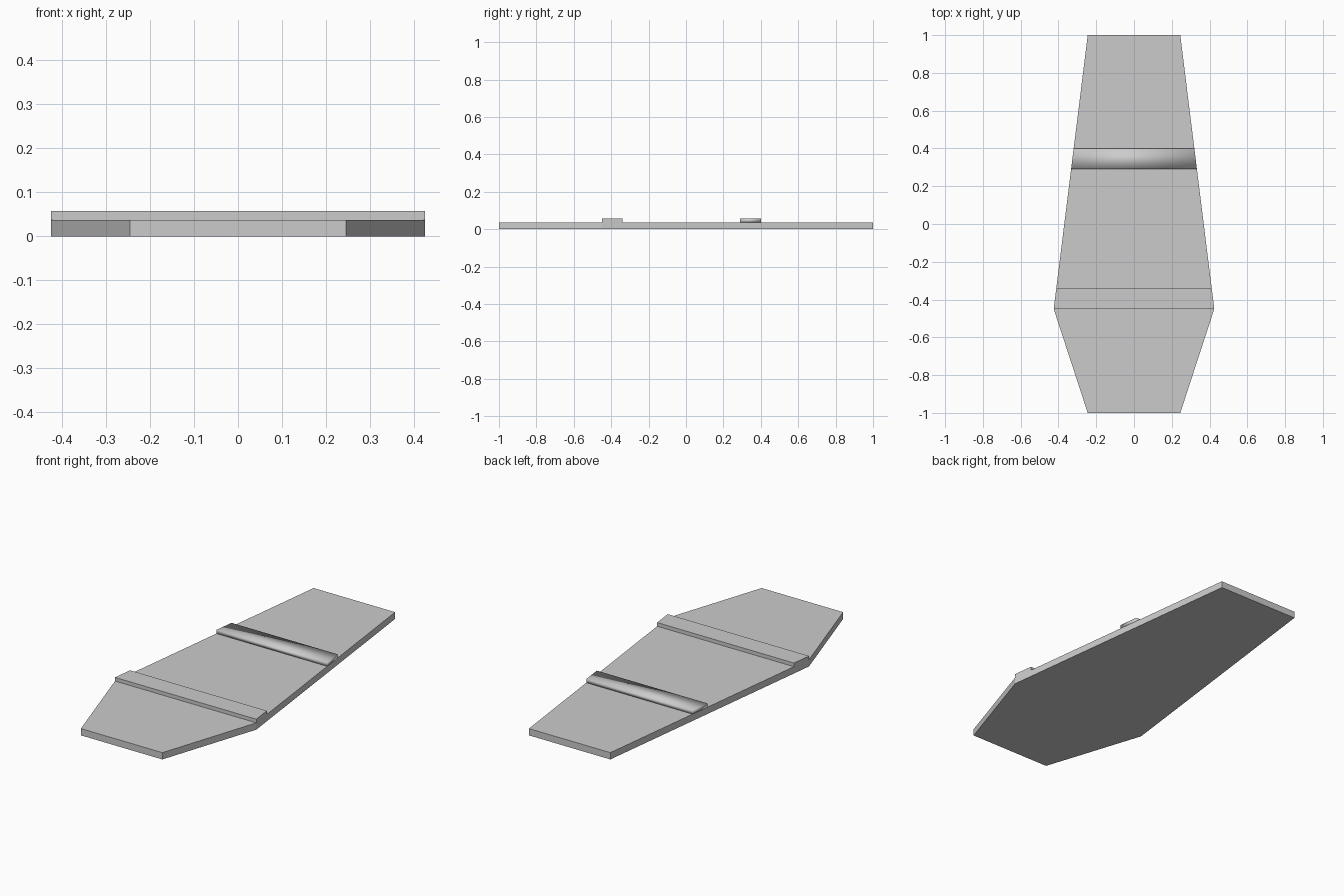
import bpy
import bmesh

cube = bpy.data.objects.get("Cube")
if cube:
    bpy.data.objects.remove(cube, do_unlink=True)

END, WIDE, WIDE_Y = 0.245, 0.425, -0.45   # half widths, and where the widest point sits
SLAB_TOP, RIB_TOP = 0.037, 0.057

grey = bpy.data.materials.new("light grey")
grey.use_nodes = True
colour = (0.6, 0.6, 0.6, 1)
grey.diffuse_color = colour
grey.node_tree.nodes["Principled BSDF"].inputs["Base Color"].default_value = colour


def half_width(y):
    """Half width of the tapered outline at y."""
    far = 1 if y > WIDE_Y else -1
    return WIDE + (END - WIDE) * (y - WIDE_Y) / (far - WIDE_Y)


def plate(name, stations, z0, z1, smooth=False):
    """Mirrored outline through the y stations, extruded from z0 to z1."""
    right = [(half_width(y), y, z0) for y in stations]
    left = [(-x, y, z) for x, y, z in reversed(right)]
    bm = bmesh.new()
    base = bm.faces.new([bm.verts.new(p) for p in right + left])
    top = bmesh.ops.extrude_face_region(bm, geom=[base], use_keep_orig=True)
    verts = [v for v in top["geom"] if isinstance(v, bmesh.types.BMVert)]
    bmesh.ops.translate(bm, verts=verts, vec=(0, 0, z1 - z0))
    bmesh.ops.recalc_face_normals(bm, faces=bm.faces)
    for face in bm.faces:
        face.smooth = smooth
    mesh = bpy.data.meshes.new(name)
    bm.to_mesh(mesh)
    bm.free()
    mesh.materials.append(grey)
    obj = bpy.data.objects.new(name, mesh)
    bpy.context.collection.objects.link(obj)
    return obj


# Tapered six-sided board
plate("board", (-1, WIDE_Y, 1), 0, SLAB_TOP)

# Cross ribs, cut to follow the board's edges
plate("front_rib", (WIDE_Y, -0.34), SLAB_TOP, RIB_TOP)
plate("rear_rib", (0.29, 0.40), SLAB_TOP, RIB_TOP, smooth=True)
